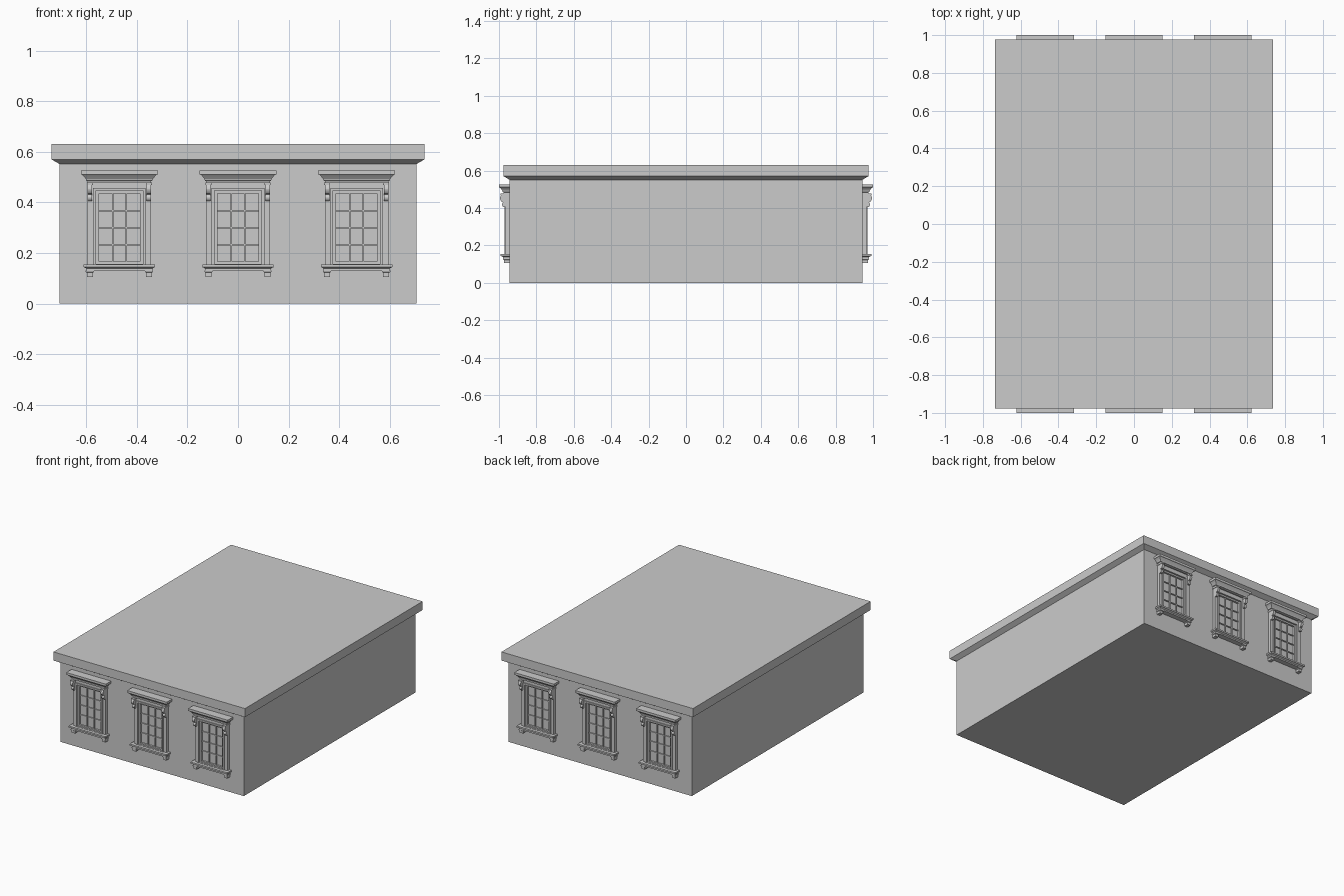
import bpy, bmesh
from math import pi, sin

if "Cube" in bpy.data.objects:
    bpy.data.objects.remove(bpy.data.objects["Cube"])

WALL = 0.943      # wall plane distance from centre
WINDOWS = (-0.469, 0.0, 0.469)


def make(name, bm):
    bmesh.ops.recalc_face_normals(bm, faces=bm.faces)
    me = bpy.data.meshes.new(name)
    bm.to_mesh(me)
    bm.free()
    return me


def place(name, me, loc=(0, 0, 0), turn=0):
    ob = bpy.data.objects.new(name, me)
    ob.location = loc
    ob.rotation_euler.z = turn
    bpy.context.collection.objects.link(ob)


def stack(bm, rings):
    """Closed solid from stacked rectangles (x0, x1, y0, y1, z)."""
    prev = first = None
    for x0, x1, y0, y1, z in rings:
        ring = [bm.verts.new(p) for p in ((x0, y0, z), (x1, y0, z), (x1, y1, z), (x0, y1, z))]
        if prev:
            for i in range(4):
                j = (i + 1) % 4
                bm.faces.new((prev[i], prev[j], ring[j], ring[i]))
        else:
            first = ring
        prev = ring
    bm.faces.new(first[::-1])
    bm.faces.new(prev)


def box(bm, x0, x1, depth, z0, z1, back=0.0):
    stack(bm, [(x0, x1, -depth, back, z0), (x0, x1, -depth, back, z1)])


def moulding(bm, cx, steps):
    """Wall-mounted moulding from (half width, depth, z) steps."""
    stack(bm, [(cx - w, cx + w, -d, 0, z) for w, d, z in steps])


def frame(bm, w, z0, z1, wi, zi0, zi1, depth):
    box(bm, -w, -wi, depth, z0, z1)
    box(bm, wi, w, depth, z0, z1)
    box(bm, -wi, wi, depth, zi1, z1)
    box(bm, -wi, wi, depth, z0, zi0)


def extrude_x(bm, pts, x0, x1):
    """Side profile of (depth, z) points pulled along x."""
    a = [bm.verts.new((x0, -d, z)) for d, z in pts]
    b = [bm.verts.new((x1, -d, z)) for d, z in pts]
    bm.faces.new(a)
    bm.faces.new(b[::-1])
    for i in range(len(pts)):
        j = (i + 1) % len(pts)
        bm.faces.new((a[i], a[j], b[j], b[i]))


# building body with roof cornice
bm = bmesh.new()
stack(bm, [(-x, x, -y, y, z) for x, y, z in (
    (0.705, WALL, 0), (0.705, WALL, 0.551), (0.737, 0.976, 0.57), (0.737, 0.976, 0.63))])
place("building_body", make("building_body", bm))

parts = {}

# outer casing and sash frame
bm = bmesh.new()
frame(bm, 0.126, 0.15, 0.48, 0.104, 0.155, 0.457, 0.022)
frame(bm, 0.104, 0.15, 0.457, 0.093, 0.157, 0.446, 0.028)
parts["window_casing"] = make("window_casing", bm)
bm = bmesh.new()
frame(bm, 0.093, 0.155, 0.446, 0.081, 0.166, 0.435, 0.016)
parts["sash_frame"] = make("sash_frame", bm)

# glass pane and glazing bars, 3 x 4 panes
bm = bmesh.new()
box(bm, -0.082, 0.082, 0.003, 0.16, 0.44)
parts["glass"] = make("glass", bm)
bm = bmesh.new()
for i in (-1, 1):
    box(bm, i * 0.027 - 0.003, i * 0.027 + 0.003, 0.011, 0.166, 0.435)
for i in (1, 2, 3):
    z = 0.166 + i * 0.269 / 4
    box(bm, -0.081, 0.081, 0.010, z - 0.003, z + 0.003)
parts["glazing_bars"] = make("glazing_bars", bm)

# hood moulding
bm = bmesh.new()
moulding(bm, 0, [(0.126, 0.032, 0.478), (0.126, 0.032, 0.484), (0.131, 0.037, 0.486),
                 (0.133, 0.039, 0.493), (0.140, 0.046, 0.502), (0.147, 0.052, 0.509),
                 (0.152, 0.057, 0.511), (0.152, 0.057, 0.527)])
parts["window_hood"] = make("window_hood", bm)

# scrolled brackets under the hood
bm = bmesh.new()
scroll = [(0, 0.474), (0.048, 0.474)]
scroll += [(0.044 + 0.008 * sin(pi * t / 6), 0.47 - 0.035 * t / 6) for t in range(7)]
scroll += [(0.034 + 0.007 * sin(pi * t / 5), 0.432 - 0.027 * t / 5) for t in range(6)]
scroll += [(0, 0.405)]
for s in (-1, 1):
    extrude_x(bm, scroll, s * 0.117 - 0.009, s * 0.117 + 0.009)
    moulding(bm, s * 0.117, [(0.012, 0.05, 0.468), (0.012, 0.05, 0.478)])
parts["hood_brackets"] = make("hood_brackets", bm)

# sill
bm = bmesh.new()
moulding(bm, 0, [(0.130, 0.036, 0.129), (0.130, 0.036, 0.138), (0.136, 0.042, 0.142),
                 (0.141, 0.048, 0.144), (0.141, 0.048, 0.155)])
parts["sill"] = make("sill", bm)

# stepped blocks under the sill
bm = bmesh.new()
for s in (-1, 1):
    moulding(bm, s * 0.117, [(0.012, 0.031, 0.105), (0.012, 0.031, 0.122), (0.016, 0.036, 0.125),
                             (0.016, 0.036, 0.131)])
parts["sill_blocks"] = make("sill_blocks", bm)

# repeat the window along the front and back walls
for side, turn, y in (("front", 0, -WALL), ("back", pi, WALL)):
    for n, x in enumerate(WINDOWS, 1):
        for name, me in parts.items():
            place(f"{side}_{name}_{n}", me, (x, y, 0), turn)
